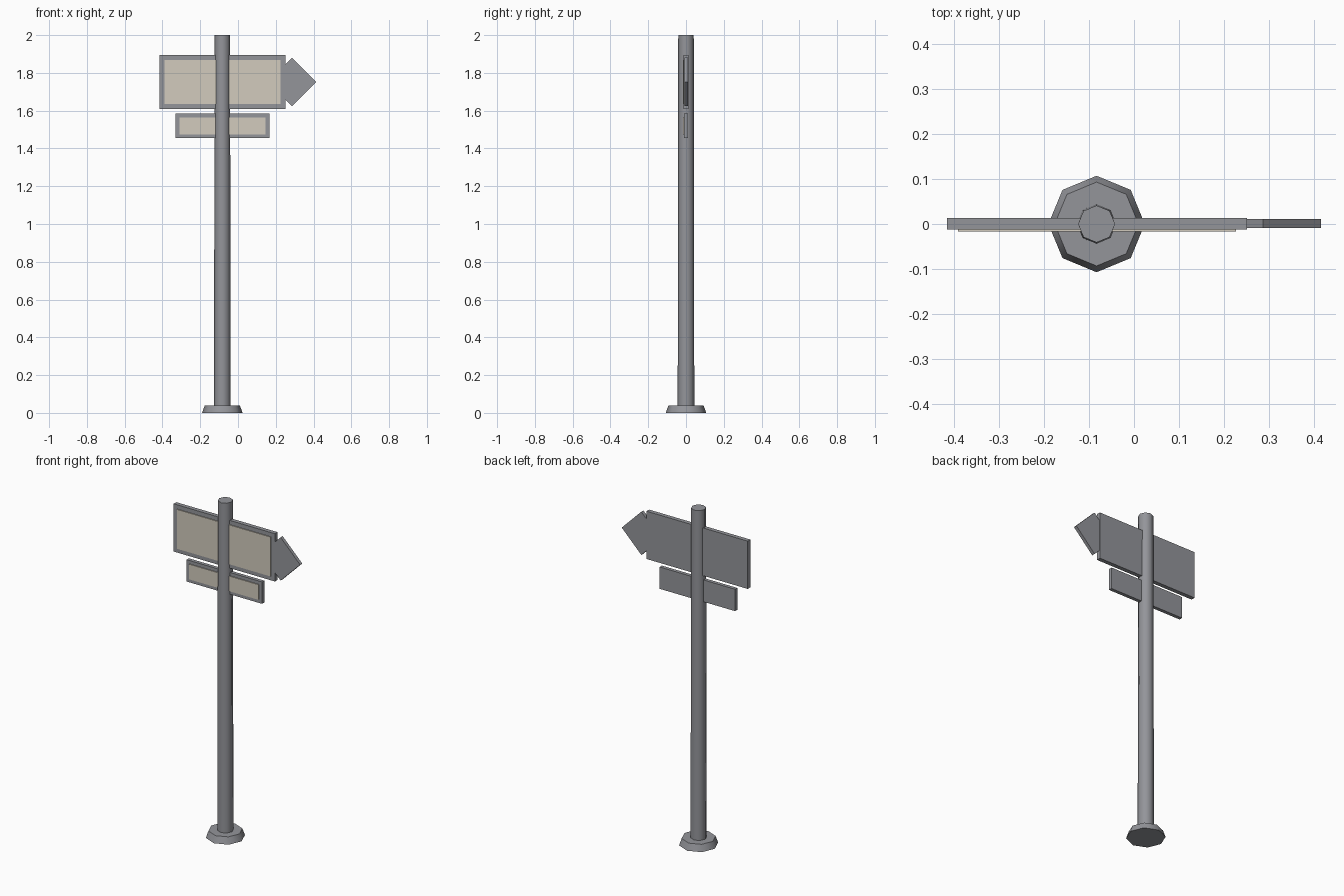
import bpy, math

if "Cube" in bpy.data.objects:
    bpy.data.objects.remove(bpy.data.objects["Cube"])

POLE_X = -0.083
SIGN_Z = 1.752


def material(name, colour):
    mat = bpy.data.materials.new(name)
    mat.diffuse_color = (*colour, 1)
    mat.use_nodes = True
    mat.node_tree.nodes["Principled BSDF"].inputs["Base Color"].default_value = mat.diffuse_color
    return mat


beige = material("beige_panel", (0.645, 0.60, 0.51))
steel = material("dark_steel", (0.295, 0.30, 0.323))


def box(name, x, y, z, mat):
    """Box from (min, max) ranges on each axis."""
    centre = [(a + b) / 2 for a, b in (x, y, z)]
    bpy.ops.mesh.primitive_cube_add(size=1, location=centre)
    ob = bpy.context.object
    ob.name = name
    ob.scale = [b - a for a, b in (x, y, z)]
    bpy.ops.object.transform_apply(location=False, rotation=False, scale=True)
    ob.data.materials.append(mat)
    return ob


def octagon(name, r_bottom, r_top, z0, z1):
    """Tapered eight-sided column on the pole axis, smooth round its sides."""
    bpy.ops.mesh.primitive_cone_add(vertices=8, radius1=r_bottom, radius2=r_top,
                                    depth=z1 - z0, location=(POLE_X, 0, (z0 + z1) / 2))
    ob = bpy.context.object
    ob.name = name
    ob.data.materials.append(steel)
    bpy.ops.object.shade_smooth_by_angle(angle=math.radians(50))


# Foot and pole
octagon("base_foot", 0.107, 0.093, 0, 0.04)
octagon("pole", 0.044, 0.041, 0.04, 2.0)

# Large direction board with its raised face
box("main_board", (-0.415, 0.251), (-0.012, 0.013), (1.61, 1.894), steel)
box("main_board_face", (-0.39, 0.226), (-0.017, -0.009), (1.635, 1.869), beige)

# Arrow tip: square plate turned 45 degrees, half buried in the board
half = 0.1285 / math.sqrt(2)
tip = box("arrow_tip", (0.2865 - half, 0.2865 + half), (-0.009, 0.011),
          (SIGN_Z - half, SIGN_Z + half), steel)
tip.rotation_euler.y = math.radians(45)

# Small board below
box("small_board", (-0.33, 0.166), (-0.011, 0.01), (1.454, 1.584), steel)
box("small_board_face", (-0.31, 0.145), (-0.016, -0.008), (1.474, 1.564), beige)
